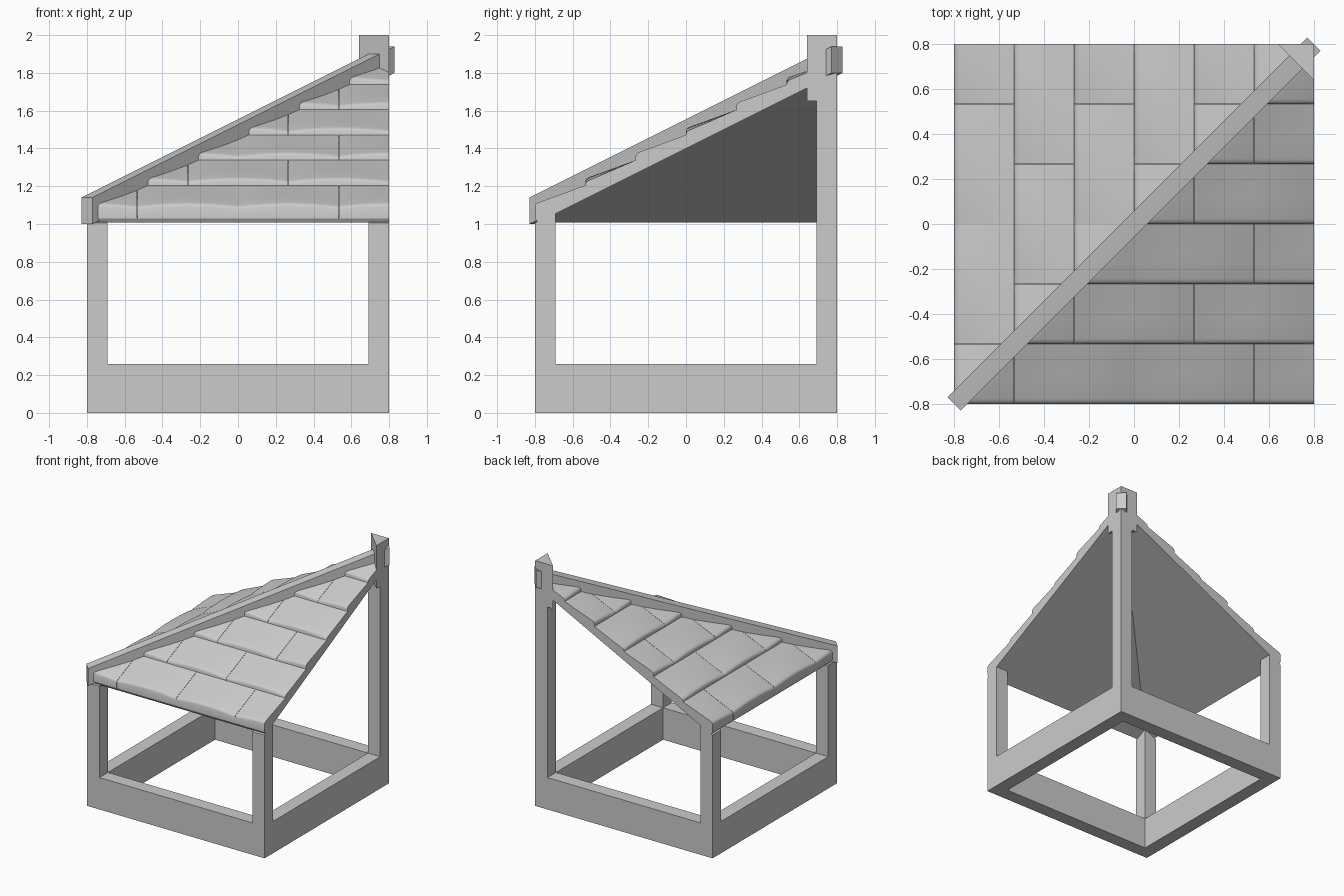
import bpy, bmesh, math

if "Cube" in bpy.data.objects:
    bpy.data.objects.remove(bpy.data.objects["Cube"])

H = 0.8            # half width of the module
T = 0.11           # wall and post thickness
ROW = 2 * H / 6    # tile row spacing
TW = 2 * ROW       # tile width


def under(v):
    """Underside height of the roof at a distance along the slope."""
    return 1.4 + 0.5 * v


def finish(name, bm, smooth=False):
    bmesh.ops.recalc_face_normals(bm, faces=bm.faces[:])
    me = bpy.data.meshes.new(name)
    bm.to_mesh(me)
    bm.free()
    ob = bpy.data.objects.new(name, me)
    bpy.context.collection.objects.link(ob)
    if smooth:
        bpy.ops.object.select_all(action='DESELECT')
        ob.select_set(True)
        bpy.context.view_layer.objects.active = ob
        bpy.ops.object.shade_smooth_by_angle(angle=math.radians(35))
    return ob


def loft(bm, rings):
    """Closed solid through a list of equal-length rings."""
    vs = [[bm.verts.new(p) for p in r] for r in rings]
    n = len(vs[0])
    for a, b in zip(vs, vs[1:]):
        for i in range(n):
            j = (i + 1) % n
            bm.faces.new((a[i], a[j], b[j], b[i]))
    bm.faces.new(vs[0][::-1])
    bm.faces.new(vs[-1])


def clip_to_hip(bm):
    """Keep the part in front of the diagonal and close the cut."""
    bmesh.ops.bisect_plane(bm, geom=bm.verts[:] + bm.edges[:] + bm.faces[:], dist=1e-5,
                           plane_co=(0, 0, 0), plane_no=(-1, 1, 0), clear_outer=True)
    bmesh.ops.holes_fill(bm, edges=[e for e in bm.edges if e.is_boundary], sides=0)


def swap_xy(bm):
    for v in bm.verts:
        v.co.x, v.co.y = v.co.y, v.co.x


def square(h, z):
    return [(-h, -h, z), (h, -h, z), (h, h, z), (-h, h, z)]


# base ring
bm = bmesh.new()
loops = [[bm.verts.new(p) for p in square(h, z)]
         for h, z in ((H, 0), (H, 0.26), (H - T, 0.26), (H - T, 0))]
for k in range(4):
    a, b = loops[k], loops[(k + 1) % 4]
    for i in range(4):
        j = (i + 1) % 4
        bm.faces.new((a[i], a[j], b[j], b[i]))
finish("base_frame", bm)

# corner posts, tops cut to the roof slope
for name, sx, sy in (("front_left_post", -1, -1), ("front_right_post", 1, -1),
                     ("back_left_post", -1, 1), ("back_right_post", 1, 1)):
    x0, x1 = sorted((sx * H, sx * (H - T)))
    y0, y1 = sorted((sy * H, sy * (H - T)))
    plan = [(x0, y0), (x1, y0), (x1, y1), (x0, y1)]
    bm = bmesh.new()
    loft(bm, [[(x, y, 0.26) for x, y in plan],
              [(x, y, under(min(x, y)) + 0.005) for x, y in plan]])
    finish(name, bm)

# apex post with diagonal front face
bm = bmesh.new()
tri = [(0.64, H), (H, 0.64), (H, H)]
loft(bm, [[(x, y, z) for x, y in tri] for z in (1.65, 2.0)])
finish("apex_post", bm)

# diagonal hip beam with vertical ends
bm = bmesh.new()
w = 0.029
loft(bm, [[(c - w, c + w, under(c)), (c + w, c - w, under(c)),
           (c + w, c - w, under(c) + 0.14), (c - w, c + w, under(c) + 0.14)]
          for c in (-H, H)])
finish("hip_beam", bm)


# sloping roof boards
def roof_board():
    prof = [(-H, 1.03), (-H + 0.015, under(-H + 0.015)), (H, under(H)), (H, under(H) + 0.035)]
    bm = bmesh.new()
    loft(bm, [[(x, y, z) for y, z in prof] for x in (-H, H)])
    clip_to_hip(bm)
    return bm


# arched tile: humped at its lip, flat at its upper end
def tile(y0, x0, x1):
    b = under(y0)
    top = [(0, 0.080, 1), (0.004, 0.090, 1), (0.012, 0.097, 1), (0.024, 0.103, 1),
           (0.11, 0.138, 0.7), (0.19, 0.172, 0.35), (ROW, 0.205, 0)]
    bm = bmesh.new()
    xa, xb = max(x0 + 0.001, -H), min(x1 - 0.001, H)
    xa, xb = (-H if x0 <= -H else xa), (H if x1 >= H - 1e-4 else xb)
    rings = []
    for i in range(9):
        x = xa + (xb - xa) * i / 8
        u = (2 * x - x0 - x1) / TW
        hump = 0.016 * (1 - u * u)
        ring = [(x, y0 + d, b + h - 0.003 * k + hump * k) for d, h, k in top]
        ring += [(x, y0 + ROW, b + 0.03 + ROW / 2), (x, y0, b + 0.03)]
        rings.append(ring)
    loft(bm, rings)
    clip_to_hip(bm)
    return bm


def slope_tiles():
    out = bmesh.new()
    for k in range(6):
        y0 = -H + k * ROW
        x0 = -H - (ROW if k % 2 == 0 else 0)
        while x0 < H - 1e-4:
            if x0 + TW > y0 + 1e-3:
                t = tile(y0, x0, x0 + TW)
                me = bpy.data.meshes.new("tmp")
                t.to_mesh(me)
                t.free()
                out.from_mesh(me)
                bpy.data.meshes.remove(me)
            x0 += TW
    return out


# both slopes: the left one mirrors the front one across the diagonal
for side in ("front", "left"):
    board, tiles = roof_board(), slope_tiles()
    if side == "left":
        swap_xy(board)
        swap_xy(tiles)
    finish(side + "_roof_board", board)
    finish(side + "_roof_tiles", tiles, smooth=True)
